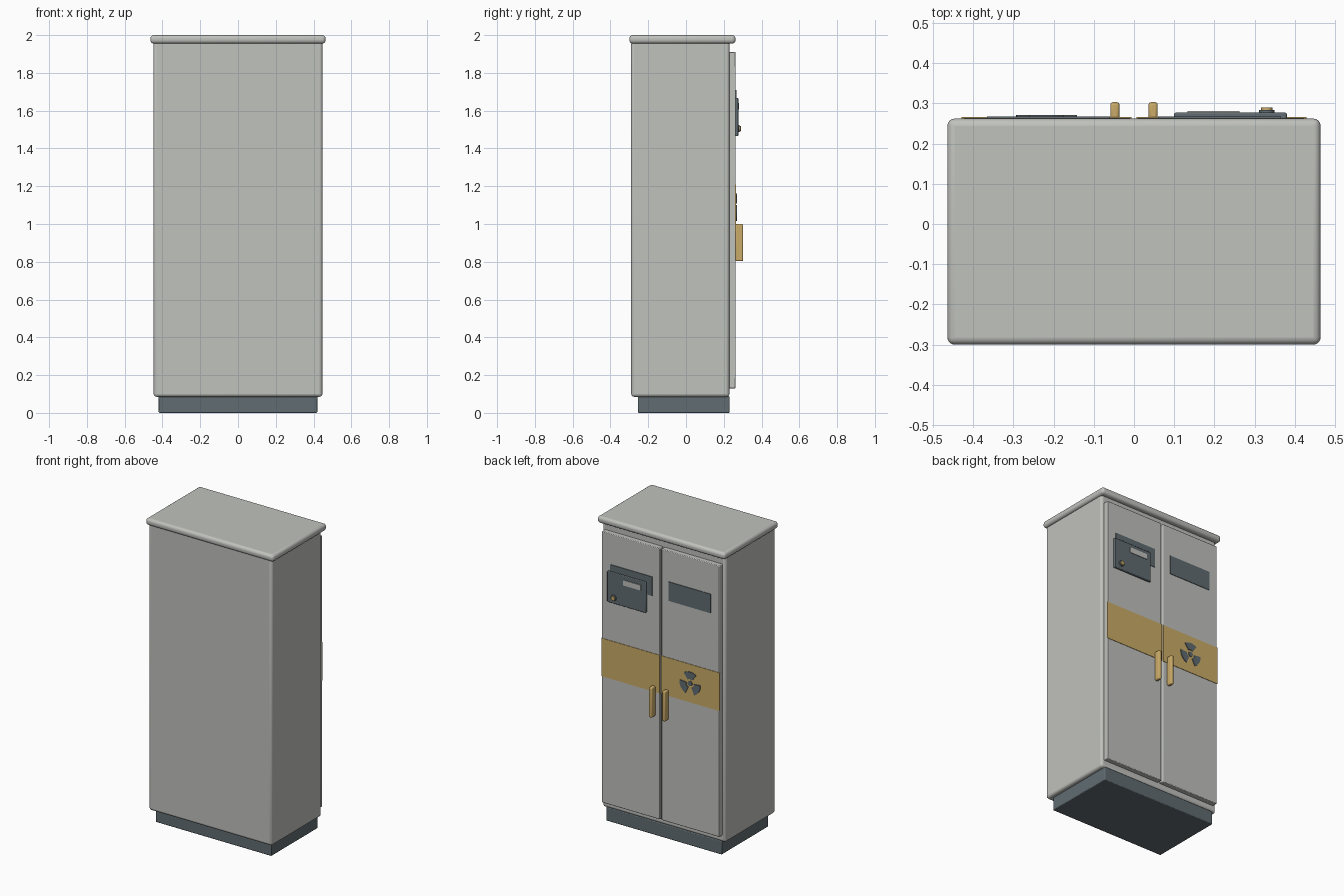
import bpy, bmesh
from math import radians, cos, sin, pi

if "Cube" in bpy.data.objects:
    bpy.data.objects.remove(bpy.data.objects["Cube"])


def material(name, colour):
    m = bpy.data.materials.new(name)
    m.use_nodes = True
    m.diffuse_color = (*colour, 1)
    bsdf = next(n for n in m.node_tree.nodes if n.type == 'BSDF_PRINCIPLED')
    bsdf.inputs["Base Color"].default_value = (*colour, 1)
    return m


GREY = material("light grey paint", (0.53, 0.54, 0.51))
DARK = material("dark slate", (0.12, 0.15, 0.165))
GOLD = material("ochre yellow", (0.60, 0.41, 0.14))


def finish(name, bm, mat, bevel=0, segments=3):
    bmesh.ops.recalc_face_normals(bm, faces=bm.faces)
    mesh = bpy.data.meshes.new(name)
    bm.to_mesh(mesh)
    bm.free()
    mesh.materials.append(mat)
    ob = bpy.data.objects.new(name, mesh)
    bpy.context.collection.objects.link(ob)
    if bevel:
        mod = ob.modifiers.new("rounded edges", 'BEVEL')
        mod.width, mod.segments = bevel, segments
        mod.limit_method = 'ANGLE'
    bpy.ops.object.select_all(action='DESELECT')
    ob.select_set(True)
    bpy.context.view_layer.objects.active = ob
    bpy.ops.object.shade_smooth_by_angle(angle=radians(35))
    return ob


def box(name, xs, ys, zs, mat, bevel=0, segments=3):
    bm = bmesh.new()
    bmesh.ops.create_cube(bm, size=1)
    for v in bm.verts:
        for i, (lo, hi) in enumerate((xs, ys, zs)):
            v.co[i] = lo + (v.co[i] + 0.5) * (hi - lo)
    return finish(name, bm, mat, bevel, segments)


def prism(name, outline, ys, mat, bevel=0):
    """Extrude an (x, z) outline along y."""
    bm = bmesh.new()
    face = bm.faces.new([bm.verts.new((x, ys[0], z)) for x, z in outline])
    ext = bmesh.ops.extrude_face_region(bm, geom=[face])
    moved = [g for g in ext["geom"] if isinstance(g, bmesh.types.BMVert)]
    bmesh.ops.translate(bm, verts=moved, vec=(0, ys[1] - ys[0], 0))
    return finish(name, bm, mat, bevel)


def arc(cx, cz, r, start, end, steps):
    angles = [start + (end - start) * i / steps for i in range(steps + 1)]
    return [(cx + r * cos(a), cz + r * sin(a)) for a in angles]


def disc(name, cx, cz, r, ys, mat, bevel=0):
    return prism(name, arc(cx, cz, r, 0, 2 * pi, 24)[:-1], ys, mat, bevel)


# Cabinet shell
box("plinth", (-0.42, 0.42), (-0.255, 0.23), (0, 0.09), DARK, 0.005, 2)
box("cabinet_body", (-0.447, 0.447), (-0.29, 0.23), (0.085, 1.97), GREY, 0.016)
box("top_lid", (-0.464, 0.464), (-0.30, 0.262), (1.955, 2.0), GREY, 0.018, 4)

# Doors with band, name plate and handle, one set per side
for side, s in (("left", 1), ("right", -1)):
    def span(a, b):
        return tuple(sorted((s * a, s * b)))
    box(side + "_door", span(0.006, 0.427), (0.225, 0.263), (0.13, 1.91), GREY, 0.004, 2)
    box(side + "_band", span(0.006, 0.429), (0.26, 0.266), (0.96, 1.21), GOLD)
    box(side + "_plate", span(0.06, 0.365), (0.26, 0.267), (1.585, 1.71), DARK)
    box(side + "_handle", span(0.036, 0.059), (0.262, 0.303), (0.803, 1.0), GOLD, 0.007)

# Control panel on the left door
box("control_panel", (0.10, 0.38), (0.26, 0.277), (1.465, 1.667), DARK, 0.004, 2)
box("panel_label", (0.133, 0.262), (0.275, 0.281), (1.606, 1.641), GREY)
disc("knob_base", 0.33, 1.505, 0.019, (0.275, 0.284), DARK, 0.002)
disc("knob", 0.33, 1.505, 0.014, (0.28, 0.29), GOLD, 0.002)

# Warning trefoil on the right band
cx, cz = -0.217, 1.085
disc("trefoil_hub", cx, cz, 0.016, (0.264, 0.271), DARK)
for i in range(3):
    mid, half = pi / 2 + i * 2 * pi / 3, radians(35)
    blade = arc(cx, cz, 0.076, mid - half, mid + half, 8)
    blade += arc(cx, cz, 0.029, mid + half, mid - half, 5)
    prism(f"trefoil_blade_{i + 1}", blade, (0.264, 0.271), DARK)
